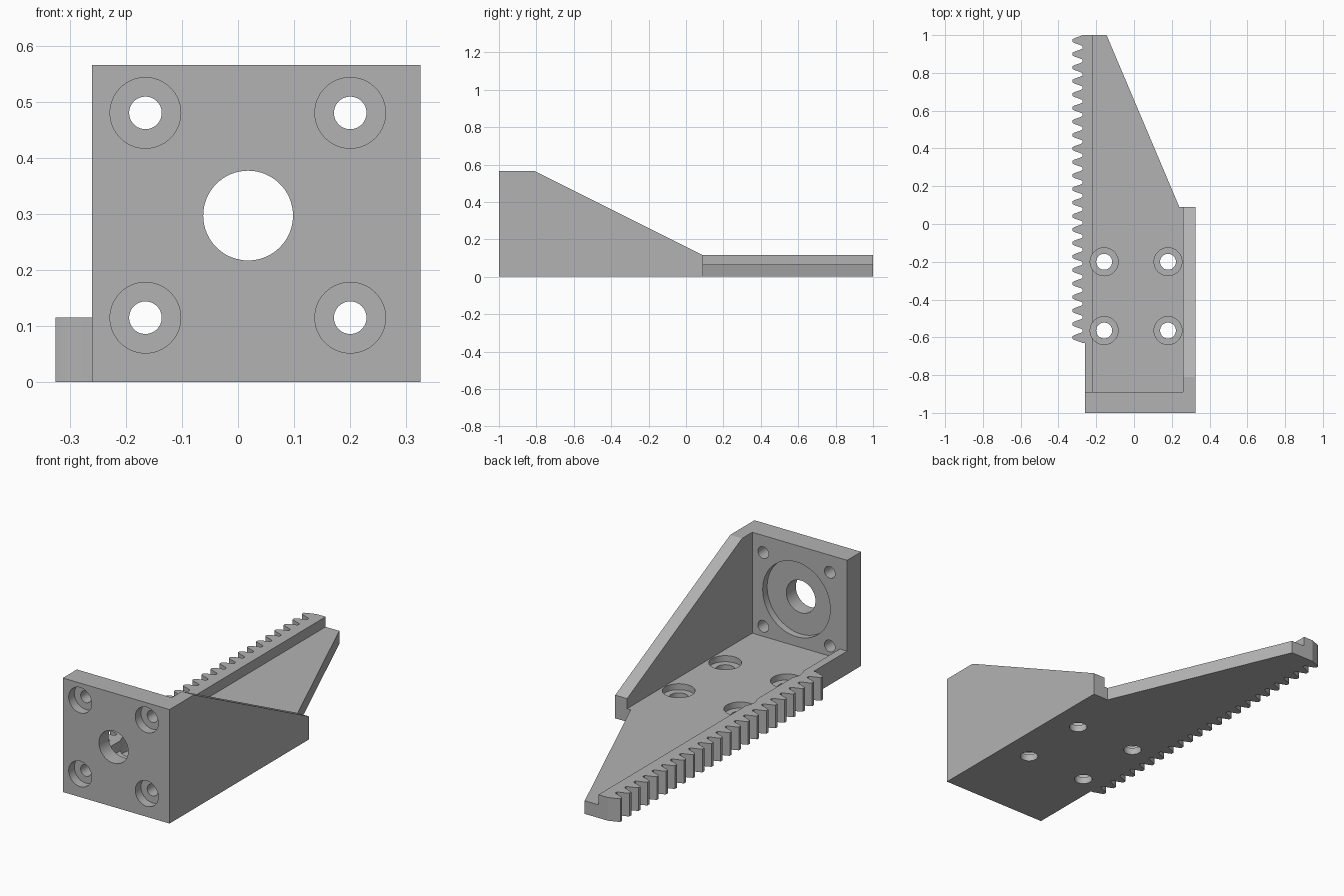
import bpy, bmesh
from mathutils import Vector, Matrix

cube = bpy.data.objects.get("Cube")
if cube:
    bpy.data.objects.remove(cube, do_unlink=True)

grey = bpy.data.materials.new("plain grey")
grey.use_nodes = True
COLOUR = (0.45, 0.45, 0.45, 1)
grey.diffuse_color = COLOUR
grey.node_tree.nodes["Principled BSDF"].inputs["Base Color"].default_value = COLOUR


def make_object(name, bm):
    bmesh.ops.recalc_face_normals(bm, faces=bm.faces)
    mesh = bpy.data.meshes.new(name)
    bm.to_mesh(mesh)
    bm.free()
    mesh.materials.append(grey)
    obj = bpy.data.objects.new(name, mesh)
    bpy.context.collection.objects.link(obj)
    return obj


def prism(name, outline, axis, start, end):
    """Extrude a 2D outline along 'x' (points are y, z) or 'z' (points are x, y)."""
    bm = bmesh.new()
    place = (lambda a, b: (start, a, b)) if axis == 'x' else (lambda a, b: (a, b, start))
    face = bm.faces.new([bm.verts.new(place(a, b)) for a, b in outline])
    step = Vector((end - start, 0, 0)) if axis == 'x' else Vector((0, 0, end - start))
    result = bmesh.ops.extrude_face_region(bm, geom=[face])
    moved = [g for g in result["geom"] if isinstance(g, bmesh.types.BMVert)]
    bmesh.ops.translate(bm, verts=moved, vec=step)
    return make_object(name, bm)


def rect(a0, a1, b0, b1):
    return [(a0, b0), (a1, b0), (a1, b1), (a0, b1)]


def activate(obj):
    bpy.ops.object.select_all(action='DESELECT')
    obj.select_set(True)
    bpy.context.view_layer.objects.active = obj


def bore(targets, p, q, radius):
    """Cut a round hole from point p to point q in every target."""
    p, q = Vector(p), Vector(q)
    turn = (q - p).to_track_quat('Z', 'Y').to_matrix().to_4x4()
    bm = bmesh.new()
    bmesh.ops.create_cone(bm, cap_ends=True, segments=64, radius1=radius, radius2=radius,
                          depth=(q - p).length,
                          matrix=Matrix.Translation((p + q) / 2) @ turn)
    cutter = make_object("bore_cutter", bm)
    cutter.hide_render = True
    for target in targets:
        activate(target)
        mod = target.modifiers.new("bore", 'BOOLEAN')
        mod.operation, mod.solver, mod.object = 'DIFFERENCE', 'EXACT', cutter
        bpy.ops.object.modifier_apply(modifier=mod.name)
    bpy.data.objects.remove(cutter, do_unlink=True)


# Main dimensions
LEFT, RAIL, WALL, RIGHT = -0.26, -0.22, 0.26, 0.325
FRONT, INNER, WALL_END, BACK = -1.0, -0.89, 0.09, 1.0
FLOOR, RAIL_TOP, TOP = 0.065, 0.115, 0.565
SLOPE_START = -0.81

# Upright mounting plate
mount_plate = prism("mount_plate", rect(FRONT, INNER, 0, TOP), 'x', LEFT, RIGHT)

# Sloping side wall
side_wall = prism("side_wall", [(INNER, 0), (WALL_END, 0), (WALL_END, RAIL_TOP),
                                (SLOPE_START, TOP), (INNER, TOP)], 'x', WALL, RIGHT)

# Tapered floor
base_plate = prism("base_plate", [(RAIL, INNER), (WALL, INNER), (WALL, WALL_END),
                                  (0.24, WALL_END), (-0.145, BACK), (RAIL, BACK)],
                   'z', 0, FLOOR)

# Toothed rail: each tooth is half widths at root, pitch line and tip
TEETH, RACK_START, ROOT, TIP = 23, -0.63, -0.272, -0.325
HALF_ROOT = 0.029
pitch = (BACK - RACK_START - 2 * HALF_ROOT) / (TEETH - 1)
half_tooth = [(ROOT, HALF_ROOT), (-0.285, 0.0235), (-0.303, 0.0175),
              (-0.316, 0.0125), (TIP, 0.0075)]
outline = [(RAIL, BACK), (RAIL, INNER), (LEFT, INNER), (LEFT, RACK_START)]
for i in range(TEETH):
    centre = RACK_START + HALF_ROOT + i * pitch
    outline += [(x, centre - w) for x, w in half_tooth]
    outline += [(x, centre + w) for x, w in reversed(half_tooth)]
gear_rack = prism("gear_rack", outline, 'z', 0, RAIL_TOP)

# Counterbored screw holes in the mounting plate
for x in (-0.165, 0.2):
    for z in (0.115, 0.48):
        bore([mount_plate], (x, FRONT - 0.1, z), (x, FRONT + 0.045, z), 0.063)
        bore([mount_plate], (x, FRONT - 0.1, z), (x, INNER + 0.1, z), 0.029)

# Central shaft hole with a round recess behind it
bore([mount_plate], (0.018, INNER - 0.035, 0.297), (0.018, INNER + 0.1, 0.297), 0.185)
bore([mount_plate], (0.018, FRONT - 0.1, 0.297), (0.018, INNER + 0.1, 0.297), 0.08)

# Counterbored screw holes in the floor, nicking the rail
for x in (-0.158, 0.18):
    for y in (-0.2, -0.564):
        targets = [base_plate, gear_rack] if x < 0 else [base_plate]
        bore(targets, (x, y, FLOOR - 0.03), (x, y, 0.3), 0.074)
        bore([base_plate], (x, y, -0.1), (x, y, 0.3), 0.042)

# Round bores shade smoothly, edges stay sharp
for obj in (mount_plate, side_wall, base_plate, gear_rack):
    activate(obj)
    bpy.ops.object.shade_smooth_by_angle(angle=0.4)
